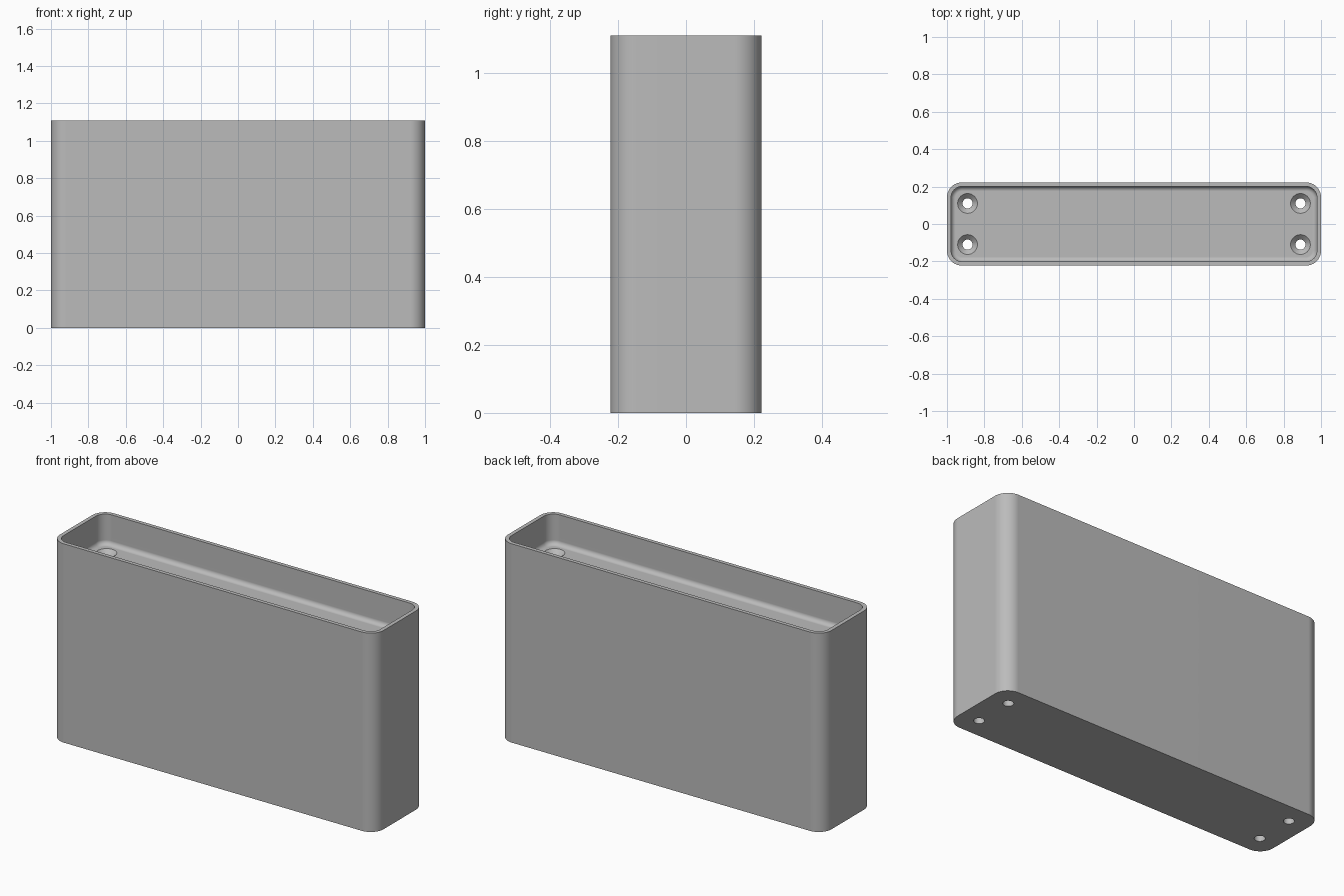
import bpy, bmesh, math

LENGTH, DEPTH, HEIGHT = 2.0, 0.445, 1.11
RADIUS, WALL, FILLET = 0.08, 0.022, 0.025
FLOOR = 0.94
HOLE_X, HOLE_Y, HOLE_R, SINK_R = 0.89, 0.11, 0.027, 0.053

cube = bpy.data.objects.get("Cube")
if cube:
    bpy.data.objects.remove(cube, do_unlink=True)

grey = bpy.data.materials.new("plain_grey")
grey.use_nodes = True
colour = (0.5, 0.5, 0.5, 1)
grey.diffuse_color = colour
grey.node_tree.nodes["Principled BSDF"].inputs["Base Color"].default_value = colour


def rounded_rectangle(inset, z, steps=10):
    """Points of the outline moved inward by inset."""
    r = RADIUS - inset
    points = []
    for i, (sx, sy) in enumerate([(1, 1), (-1, 1), (-1, -1), (1, -1)]):
        for s in range(steps + 1):
            a = math.pi / 2 * (i + s / steps)
            points.append((sx * (LENGTH / 2 - RADIUS) + r * math.cos(a),
                           sy * (DEPTH / 2 - RADIUS) + r * math.sin(a), z))
    return points


def circle(x, y, r, z, steps=32):
    return [(x + r * math.cos(math.tau * i / steps),
             y + r * math.sin(math.tau * i / steps), z) for i in range(steps)]


def loft(name, loops):
    """Skin a stack of loops and cap both ends."""
    bm = bmesh.new()
    rings = [[bm.verts.new(p) for p in loop] for loop in loops]
    for low, high in zip(rings, rings[1:]):
        for i in range(len(low)):
            j = (i + 1) % len(low)
            bm.faces.new((low[i], low[j], high[j], high[i]))
    bm.faces.new(rings[0][::-1])
    bm.faces.new(rings[-1])
    bmesh.ops.recalc_face_normals(bm, faces=bm.faces)
    mesh = bpy.data.meshes.new(name)
    bm.to_mesh(mesh)
    bm.free()
    mesh.materials.append(grey)
    obj = bpy.data.objects.new(name, mesh)
    bpy.context.collection.objects.link(obj)
    return obj


# Body: outer wall, rim, inner wall and filleted recess floor
loops = [rounded_rectangle(0, 0), rounded_rectangle(0, HEIGHT),
         rounded_rectangle(WALL, HEIGHT)]
for s in range(7):
    a = math.pi / 2 * s / 6
    loops.append(rounded_rectangle(WALL + FILLET * (1 - math.cos(a)),
                                   FLOOR + FILLET * (1 - math.sin(a))))
body = loft("block_with_recess", loops)
bpy.context.view_layer.objects.active = body
body.select_set(True)

# Countersunk screw holes
for sx in (-1, 1):
    for sy in (-1, 1):
        x, y = sx * HOLE_X, sy * HOLE_Y
        sink = SINK_R - HOLE_R
        cutter = loft("screw_hole_cutter", [
            circle(x, y, HOLE_R, -0.05),
            circle(x, y, HOLE_R, FLOOR - sink),
            circle(x, y, SINK_R, FLOOR),
            circle(x, y, SINK_R, FLOOR + 0.03)])
        cutter.hide_render = True
        cut = body.modifiers.new("screw_hole", "BOOLEAN")
        cut.operation = "DIFFERENCE"
        cut.solver = "EXACT"
        cut.object = cutter
        bpy.ops.object.modifier_apply(modifier=cut.name)
        bpy.data.objects.remove(cutter, do_unlink=True)

# Smooth corners with crisp edges
bpy.ops.object.shade_smooth_by_angle(angle=math.radians(30))
normals = body.modifiers.new("flat_wall_normals", "WEIGHTED_NORMAL")
normals.keep_sharp = True
